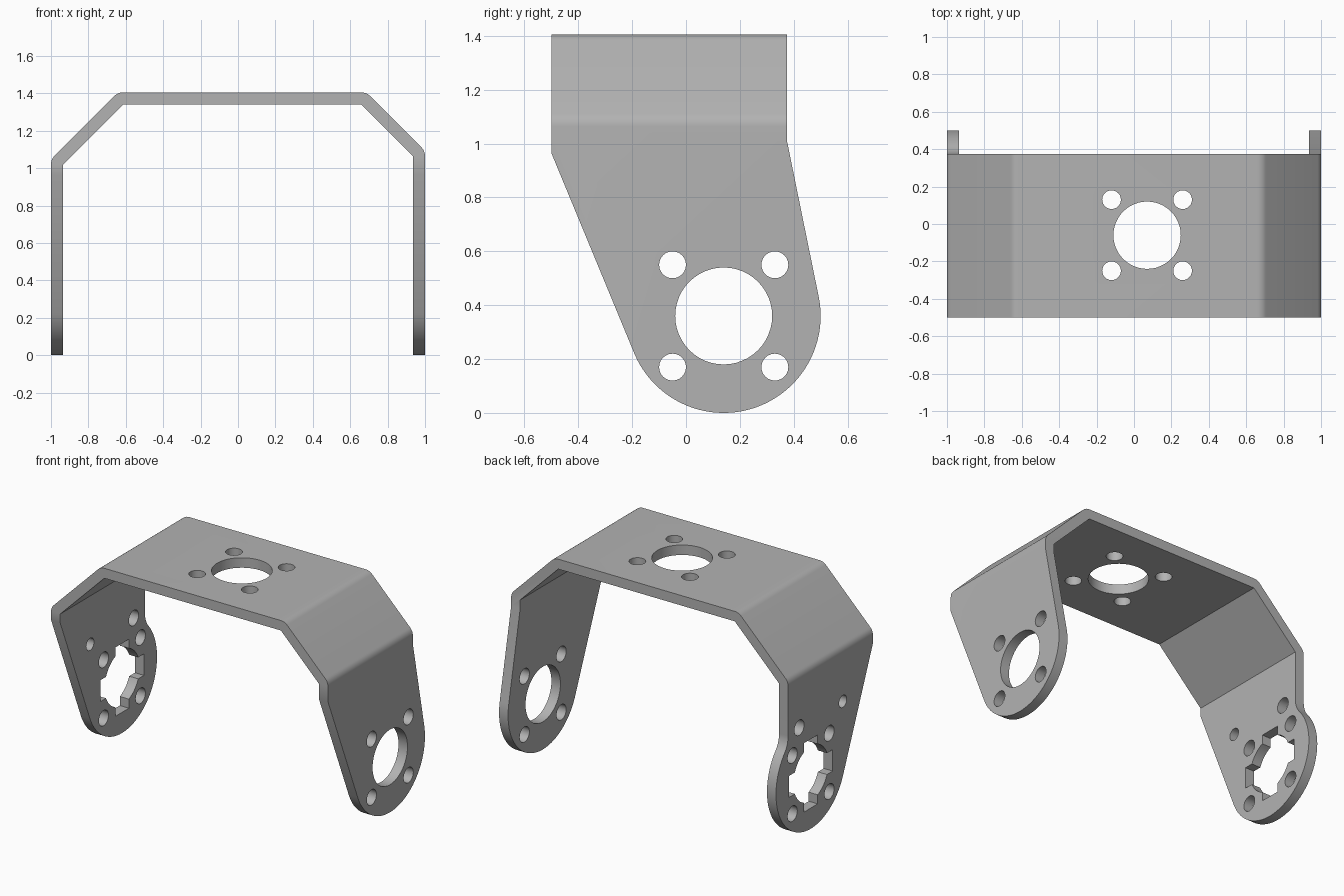
import bpy, bmesh, math
from math import cos, sin, pi

if "Cube" in bpy.data.objects:
    bpy.data.objects.remove(bpy.data.objects["Cube"], do_unlink=True)

T = 0.065                      # sheet thickness
FRONT, BACK, TOP = -0.5, 0.375, 1.405
CY, CZ, R = 0.14, 0.36, 0.36   # rounded lug at the foot of each arm
HOLE, BOLT, PITCH = 0.18, 0.05, 0.19

steel = bpy.data.materials.new("grey_steel")
steel.use_nodes = True
grey = (0.45, 0.45, 0.45, 1)
steel.diffuse_color = grey
steel.node_tree.nodes["Principled BSDF"].inputs["Base Color"].default_value = grey


def arc(cx, cy, r, a, b, n):
    return [(cx + r * cos(a + (b - a) * i / n), cy + r * sin(a + (b - a) * i / n))
            for i in range(n + 1)]


def circle(cx, cy, r, n=48):
    return arc(cx, cy, r, 0, 2 * pi, n)[:-1]


def prism(name, outline, axis, lo, hi):
    """Extrude a closed 2D outline along one axis."""
    place = {"x": lambda u, v, w: (w, u, v),
             "y": lambda u, v, w: (u, w, v),
             "z": lambda u, v, w: (u, v, w)}[axis]
    bm = bmesh.new()
    face = bm.faces.new([bm.verts.new(place(u, v, lo)) for u, v in outline])
    out = bmesh.ops.extrude_face_region(bm, geom=[face])
    moved = [g for g in out["geom"] if isinstance(g, bmesh.types.BMVert)]
    bmesh.ops.translate(bm, verts=moved, vec=place(0, 0, hi - lo))
    bmesh.ops.recalc_face_normals(bm, faces=bm.faces)
    mesh = bpy.data.meshes.new(name)
    bm.to_mesh(mesh)
    bm.free()
    mesh.materials.append(steel)
    obj = bpy.data.objects.new(name, mesh)
    bpy.context.collection.objects.link(obj)
    return obj


def carve(obj, cutter, operation="DIFFERENCE"):
    cutter.hide_render = True
    mod = obj.modifiers.new("carve", "BOOLEAN")
    mod.operation, mod.solver, mod.object = operation, "EXACT", cutter
    bpy.context.view_layer.objects.active = obj
    bpy.ops.object.modifier_apply(modifier=mod.name)
    bpy.data.objects.remove(cutter, do_unlink=True)


# Bent strip: sharp inside corners, rounded outside corners
side, roof = 1 - T, TOP - T
inner = [(-side, 1.02), (-side + roof - 1.02, roof),
         (side - roof + 1.065, roof), (side, 1.065)]
outer = []
for i, (x, z) in enumerate(inner):
    start = pi - i * pi / 4 - (pi / 4 if i > 1 else 0)
    start = (pi, 3 * pi / 4, pi / 2, pi / 4)[i]
    outer += arc(x, z, T, start, start - pi / 4, 6)
strip = [(-1, 0)] + outer + [(1, 0), (side, 0)] + inner[::-1] + [(-side, 0)]
bracket = prism("bent_bracket", strip, "y", -0.6, 0.6)


# Side outline: straight flanks running tangent into the round lug
def tangent_angle(y, z, sign):
    dy, dz = y - CY, z - CZ
    return math.atan2(dz, dy) + sign * math.acos(R / math.hypot(dy, dz))


front_low, back_low = (FRONT, 0.965), (BACK, 1.01)
a_front = tangent_angle(*front_low, 1)
a_back = tangent_angle(*back_low, -1)
outline = [(BACK, 1.6), (FRONT, 1.6), front_low]
outline += arc(CY, CZ, R, a_front, a_back + 2 * pi, 64) + [back_low]
carve(bracket, prism("side_outline", outline, "x", -1.2, 1.2), "INTERSECT")

# Right arm has a necked back edge with a concave fillet into the lug
f = 0.15
fy = BACK + f
fz = CZ + math.sqrt((R + f) ** 2 - (fy - CY) ** 2)
a_neck = math.atan2(fz - CZ, fy - CY)
neck = [back_low] + arc(fy, fz, f, pi, pi + a_neck, 12)
neck += arc(CY, CZ, R, a_neck, a_back, 14)[1:] + [(0.7, CZ), (0.7, 1.01)]
carve(bracket, prism("neck_cut", neck, "x", -1.2, -0.8))

# Centre holes: round in the roof and left arm, four-notched in the right arm
hx, hy = 0.07, -0.06
carve(bracket, prism("roof_hole", circle(hx, hy, HOLE), "z", 1.2, 1.6))
carve(bracket, prism("left_arm_hole", circle(CY, CZ, HOLE), "x", 0.8, 1.2))
half, reach = 0.07, 0.225
a_notch = math.asin(half / HOLE)
notched = []
for k in range(4):
    c, s = cos(k * pi / 2), sin(k * pi / 2)
    for u, v in ((reach, -half), (reach, half)):
        notched.append((CY + u * c - v * s, CZ + u * s + v * c))
    notched += arc(CY, CZ, HOLE, k * pi / 2 + a_notch, (k + 1) * pi / 2 - a_notch, 6)
carve(bracket, prism("right_arm_hole", notched, "x", -1.2, -0.8))

# Bolt holes around every centre hole
for sy in (-PITCH, PITCH):
    for sz in (-PITCH, PITCH):
        carve(bracket, prism("roof_bolt", circle(hx + sy, hy + sz, BOLT, 24), "z", 1.2, 1.6))
        carve(bracket, prism("arm_bolt", circle(CY + sy, CZ + sz, BOLT, 24), "x", -1.2, 1.2))

# Two extra holes higher on the right arm
for y, r in ((-0.19, 0.04), (0.26, BOLT)):
    carve(bracket, prism("upper_hole", circle(y, 0.705, r, 24), "x", -1.2, -0.8))

bpy.ops.object.select_all(action="DESELECT")
bracket.select_set(True)
bpy.context.view_layer.objects.active = bracket
bpy.ops.object.shade_smooth_by_angle(angle=math.radians(30))
